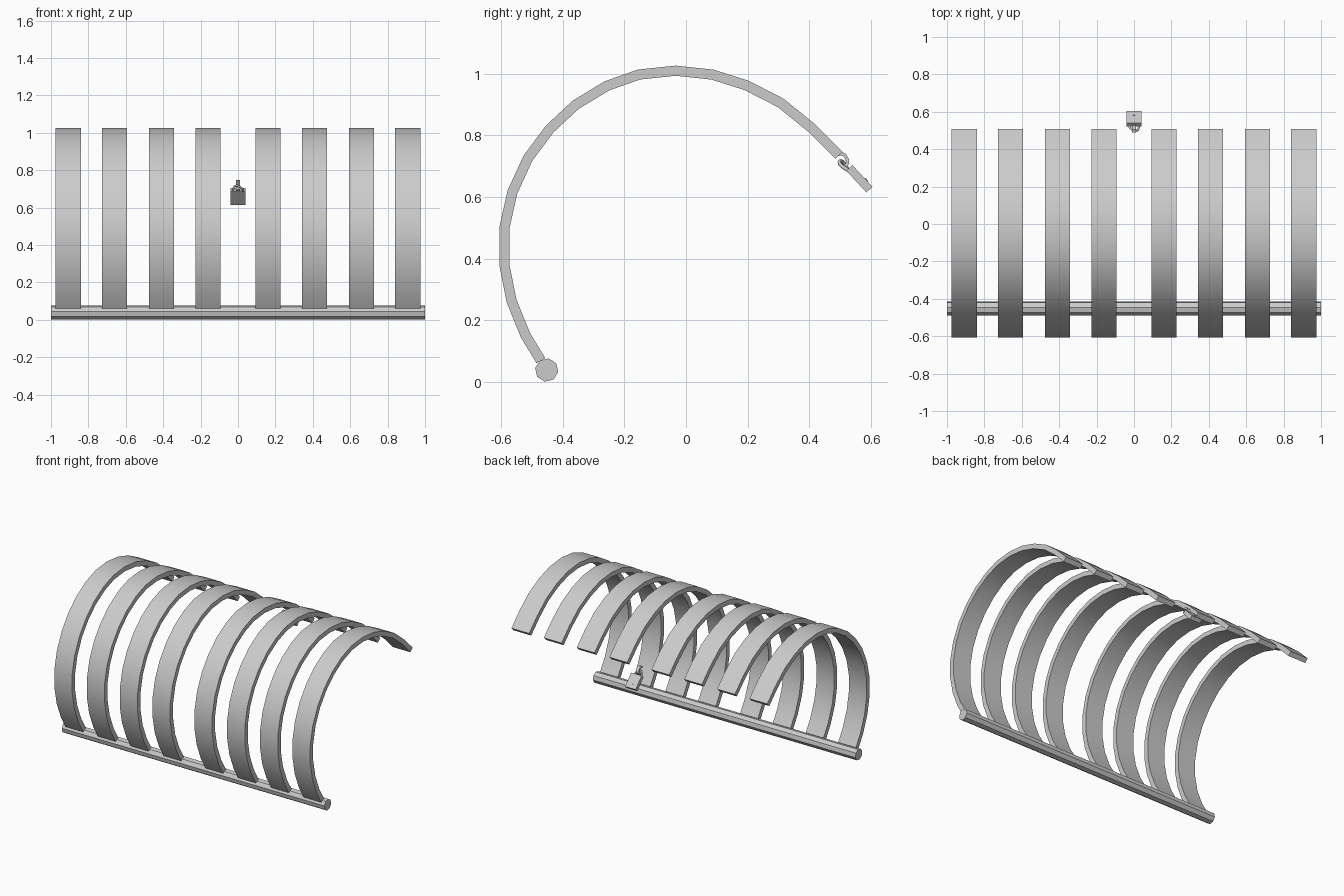
import bpy, bmesh
from math import radians, sin, cos, pi
from mathutils import Vector, Matrix

cube = bpy.data.objects.get("Cube")
if cube:
    bpy.data.objects.remove(cube)


def material(name, value):
    mat = bpy.data.materials.new(name)
    mat.use_nodes = True
    colour = (value, value, value, 1)
    mat.diffuse_color = colour
    mat.node_tree.nodes["Principled BSDF"].inputs["Base Color"].default_value = colour
    return mat


grey = material("plain grey", 0.6)


def finish(name, bm, matrix=None):
    bmesh.ops.recalc_face_normals(bm, faces=bm.faces)
    mesh = bpy.data.meshes.new(name)
    bm.to_mesh(mesh)
    bm.free()
    mesh.materials.append(grey)
    obj = bpy.data.objects.new(name, mesh)
    bpy.context.collection.objects.link(obj)
    if matrix is not None:
        mesh.transform(matrix)
    bpy.ops.object.select_all(action='DESELECT')
    obj.select_set(True)
    bpy.context.view_layer.objects.active = obj
    bpy.ops.object.shade_smooth_by_angle(angle=radians(30))
    return obj


def strip(name, path, centre_x, width, thickness):
    """Flat strip following a (y, z) path, thickened to its inner side."""
    pts = [Vector((0, y, z)) for y, z in path]
    bm = bmesh.new()
    rings = []
    for i, p in enumerate(pts):
        d = (pts[min(i + 1, len(pts) - 1)] - pts[max(i - 1, 0)]).normalized()
        inner = p + Vector((0, d.z, -d.y)) * thickness
        rings.append([bm.verts.new(q + Vector((centre_x + s * width / 2, 0, 0)))
                      for q, s in ((p, -1), (p, 1), (inner, 1), (inner, -1))])
    for a, b in zip(rings, rings[1:]):
        for j in range(4):
            k = (j + 1) % 4
            bm.faces.new((a[j], a[k], b[k], b[j]))
    bm.faces.new(rings[0])
    bm.faces.new(rings[-1])
    return finish(name, bm)


def wire(name, points, radius):
    """Round wire along 3D points, converted to a mesh."""
    curve = bpy.data.curves.new(name, 'CURVE')
    curve.dimensions = '3D'
    curve.bevel_depth = radius
    curve.bevel_resolution = 1
    curve.use_fill_caps = True
    spline = curve.splines.new('POLY')
    spline.points.add(len(points) - 1)
    for sp, p in zip(spline.points, points):
        sp.co = (*p, 1)
    curve.materials.append(grey)
    obj = bpy.data.objects.new(name, curve)
    bpy.context.collection.objects.link(obj)
    return obj


# Curved ribs, four on each side of the middle gap
arc = [(-.485, .06), (-.536, .144), (-.582, .258), (-.606, .378), (-.606, .5),
       (-.579, .621), (-.527, .734), (-.455, .831), (-.368, .912), (-.264, .975),
       (-.157, 1.013), (-.034, 1.026), (.089, 1.013), (.203, .977),
       (.316, .919), (.42, .835), (.508, .747)]
for side, label in ((1, "left"), (-1, "right")):
    for n, x in enumerate((.16, .409, .66, .907)):
        strip(f"{label}_rib_{n + 1}", arc, side * x, .135, .033)

# Eight-sided base rod
bm = bmesh.new()
ends = [[bm.verts.new((x, -.452 + .038 * cos(a), .038 + .038 * sin(a)))
         for a in [radians(-100 + 45 * i) for i in range(8)]] for x in (-1, 1)]
for i in range(8):
    j = (i + 1) % 8
    bm.faces.new((ends[0][i], ends[0][j], ends[1][j], ends[1][i]))
for end in ends:
    bm.faces.new(end)
finish("base_rod", bm)

# Clasp frame: local y runs down the slope, local z faces outward
down = Vector((0, .68, -.733))
out = Vector((0, .733, .68))
start = Vector((0, .53, .694))
frame = Matrix((Vector((-1, 0, 0)), down, out)).transposed().to_4x4()
frame.translation = start

# Clasp plate
bm = bmesh.new()
bmesh.ops.create_cube(bm, size=1, matrix=Matrix.Translation((0, .048, 0))
                      @ Matrix.Diagonal((.08, .096, .027, 1)))
finish("clasp_plate", bm, frame)

# Rivet on the plate
bm = bmesh.new()
bmesh.ops.create_cone(bm, cap_ends=True, segments=10, radius1=.007, radius2=.007,
                      depth=.006, matrix=Matrix.Translation((0, .066, .0135)))
finish("clasp_rivet", bm, frame)

# Wire loop rising from the plate
loop = [frame @ Vector((.027 * cos(a), .003 - .04 * sin(a), -.008 + .006 * sin(2 * a)))
        for a in [pi * i / 10 for i in range(11)]]
wire("clasp_loop", loop, .006)

# Hook curling over the loop
hook = [(.488, .742), (.505, .746), (.519, .739), (.528, .724),
        (.530, .708), (.522, .696), (.514, .688)]
strip("clasp_hook", hook, 0, .022, .011)
